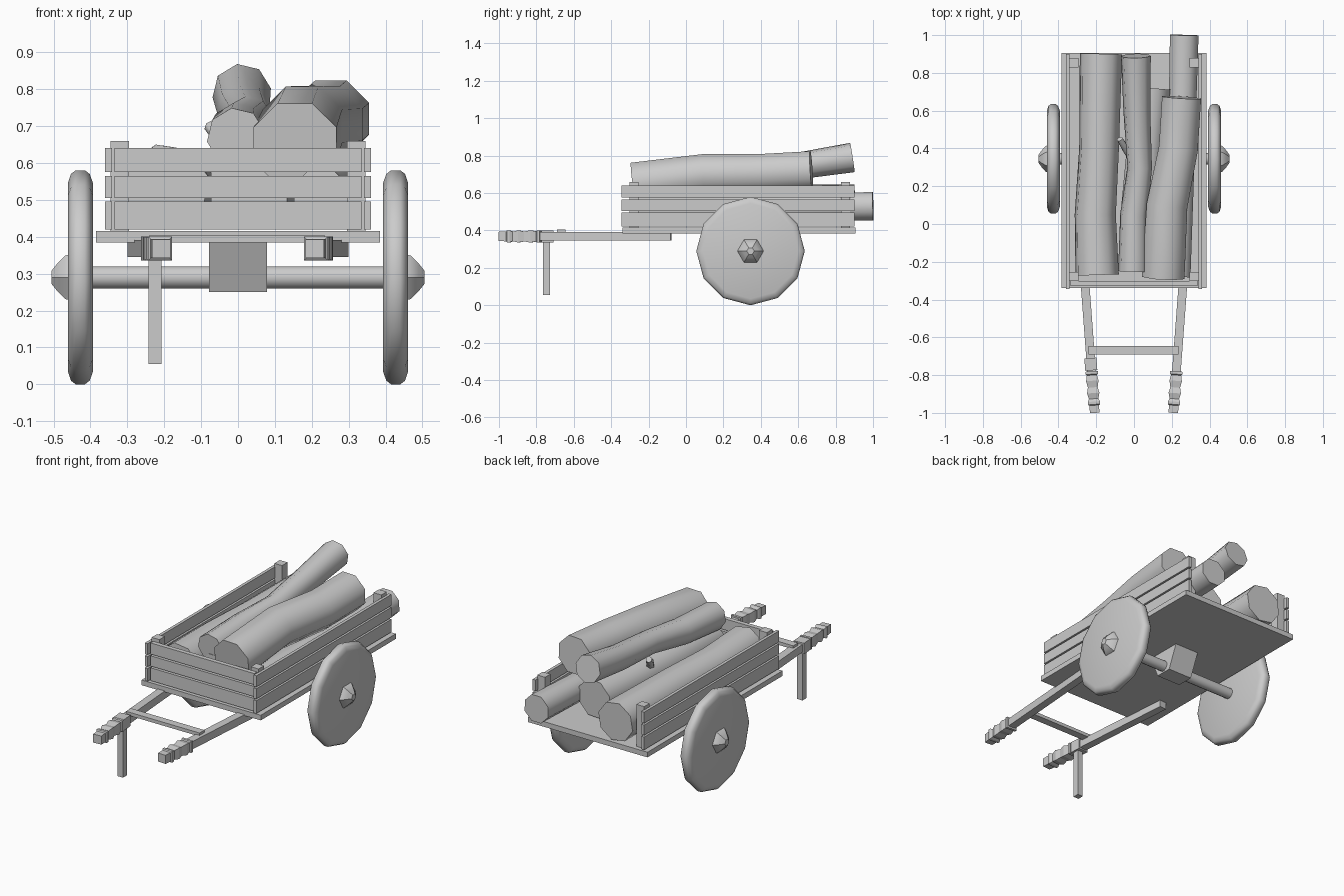
import bpy, bmesh, math
from mathutils import Vector

if "Cube" in bpy.data.objects:
    bpy.data.objects.remove(bpy.data.objects["Cube"])


def finish(name, bm, smooth=None):
    bmesh.ops.recalc_face_normals(bm, faces=bm.faces)
    me = bpy.data.meshes.new(name)
    bm.to_mesh(me)
    bm.free()
    ob = bpy.data.objects.new(name, me)
    bpy.context.collection.objects.link(ob)
    if smooth:
        bpy.ops.object.select_all(action='DESELECT')
        ob.select_set(True)
        bpy.context.view_layer.objects.active = ob
        bpy.ops.object.shade_smooth_by_angle(angle=math.radians(smooth))
    return ob


def box(name, x, y, z):
    bm = bmesh.new()
    bmesh.ops.create_cube(bm, size=1)
    for v in bm.verts:
        v.co = Vector([(r[0] + r[1]) / 2 + c * (r[1] - r[0]) for c, r in zip(v.co, (x, y, z))])
    return finish(name, bm)


def loft(name, points, radii, sides, phase=0.5, smooth=None):
    """Rings of given circumradius along a path, capped at both ends."""
    pts = [Vector(p) for p in points]
    bm, rings = bmesh.new(), []
    for i, p in enumerate(pts):
        t = (pts[min(i + 1, len(pts) - 1)] - pts[max(i - 1, 0)]).normalized()
        ref = Vector((0, 0, 1))
        side = t.cross(ref).normalized()
        up = side.cross(t)
        ring = []
        for k in range(sides):
            a = 2 * math.pi * (k + phase) / sides
            ring.append(bm.verts.new(p + radii[i] * (side * math.cos(a) + up * math.sin(a))))
        rings.append(ring)
    for a, b in zip(rings, rings[1:]):
        for k in range(sides):
            j = (k + 1) % sides
            bm.faces.new((a[k], a[j], b[j], b[k]))
    bm.faces.new(rings[0])
    bm.faces.new(rings[-1])
    return finish(name, bm, smooth)


# Bed and slatted walls, open at the back
box("bed", (-.385, .385), (-.34, .905), (.385, .415))
for i, (z0, z1) in enumerate([(.42, .495), (.505, .565), (.575, .64)]):
    box(f"front_plank_{i}", (-.335, .335), (-.328, -.302), (z0, z1))
    for s in (-1, 1):
        box(f"side_plank_{i}", sorted((s * .342, s * .36)), (-.345, .9), (z0, z1))
for s in (-1, 1):
    for y in (-.278, .853):
        box("corner_post", sorted((s * .295, s * .345)), (y - .025, y + .025), (.41, .66))

# Wheels, hubs and axle
WY, WZ = .345, .29
for s in (-1, 1):
    prof = [(.393, .255), (.402, .28), (.415, .29), (.44, .29), (.453, .28), (.461, .255)]
    loft("wheel", [(s * x, WY, WZ) for x, r in prof], [r for x, r in prof], 12, 0, 60)
    hub = [(.455, .072), (.468, .068), (.49, .043), (.506, .02)]
    loft("hub", [(s * x, WY, WZ) for x, r in hub], [r for x, r in hub], 6, 0, 35)
loft("axle", [(-.4, WY, WZ), (.4, WY, WZ)], [.031, .031], 12, .5, 40)

# Tapered block carrying the axle
block = box("axle_block", (-.078, .078), (WY - .11, WY + .11), (.25, .39))
for v in block.data.vertices:
    if v.co.z < .3:
        v.co.y = WY + (v.co.y - WY) * .45

# Pull shafts with turned square grips
R2 = math.sqrt(2)
for s in (-1, 1):
    def at(y):
        return (s * (.208 + (y + 1) * .075), y, .368)
    loft("shaft", [at(-.8), at(-.08)], [.023 * R2] * 2, 4, .5)
    grip = [(-1, .025), (-.96, .026), (-.955, .032), (-.94, .032), (-.925, .025), (-.895, .033),
            (-.865, .026), (-.83, .033), (-.80, .027), (-.795, .033), (-.78, .033)]
    loft("grip", [at(y) for y, r in grip], [r * R2 for y, r in grip], 4, .5)
box("cross_bar", (-.24, .235), (-.69, -.645), (.385, .405))
loft("leg_bracket", [(-.226, -.775, .368), (-.231, -.71, .368)], [.032 * R2] * 2, 4, .5)
box("prop_leg", (-.242, -.207), (-.765, -.728), (.055, .36))

# Firewood: path, radii
logs = [
    ([(-.195, -.27, .535), (-.205, .05, .535), (-.185, .4, .54), (-.175, .9, .535)],
     [.118, .112, .108, .115], .3),
    ([(-.005, -.25, .67), (.0, .05, .69), (.03, .3, .715), (.015, .6, .745), (.01, .89, .79)],
     [.08, .074, .066, .072, .08], .2),
    ([(.155, -.28, .65), (.175, .1, .70), (.235, .4, .705), (.252, .67, .72)],
     [.122, .117, .112, .112], .5),
    ([(.225, -.28, .51), (.24, .15, .51), (.255, .55, .52), (.266, 1, .53)],
     [.08, .08, .078, .082], .5),
    ([(.03, -.25, .53), (.035, .1, .535), (.06, .4, .53), (.088, .72, .53)],
     [.112, .11, .106, .113], .5),
]
for i, (pts, rad, ph) in enumerate(logs):
    loft(f"log_{i}", pts, rad, 8, ph, 60)
loft("branch_stub", [(.02, .3, .57), (-.04, .39, .655), (-.075, .45, .7)], [.024, .021, .018], 6, .5, 65)
